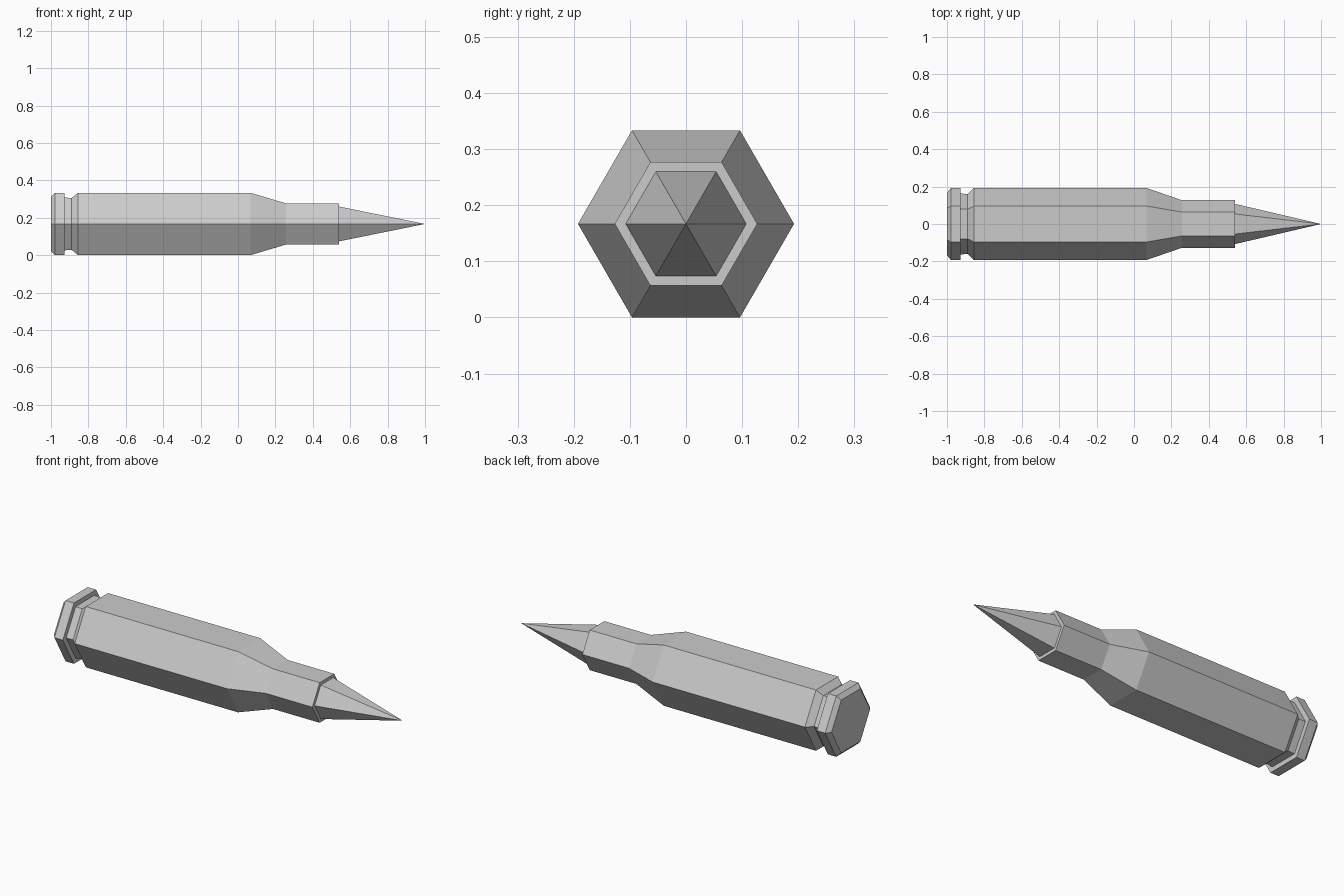
import bpy, bmesh
from math import cos, sin, pi

if "Cube" in bpy.data.objects:
    bpy.data.objects.remove(bpy.data.objects["Cube"])

SIDES = 6
R = 0.1925                      # corner radius of the main body
AXIS_Z = R * cos(pi / SIDES)    # flat side rests on z = 0


def lathe(name, profile, cap_start=False):
    """Sweep an (x, radius) profile around the long axis with six flat sides."""
    bm = bmesh.new()
    rings = []
    for x, r in profile:
        if r == 0:
            rings.append([bm.verts.new((x, 0, 0))] * SIDES)
        else:
            rings.append([bm.verts.new((x, r * cos(2 * pi * i / SIDES), r * sin(2 * pi * i / SIDES)))
                          for i in range(SIDES)])
    for a, b in zip(rings, rings[1:]):
        for i in range(SIDES):
            j = (i + 1) % SIDES
            quad = [a[i], a[j], b[j], b[i]]
            bm.faces.new(list(dict.fromkeys(quad)))
    if cap_start:
        bm.faces.new(rings[0][::-1])
    bmesh.ops.recalc_face_normals(bm, faces=bm.faces)
    mesh = bpy.data.meshes.new(name)
    bm.to_mesh(mesh)
    bm.free()
    obj = bpy.data.objects.new(name, mesh)
    obj.location.z = AXIS_Z
    bpy.context.collection.objects.link(obj)
    # keep normals pointing away from the axis
    if sum(p.normal.dot((0, p.center.y, p.center.z)) for p in mesh.polygons) < 0:
        mesh.flip_normals()
    return obj


# Case: chamfered rim, groove, body, shoulder, neck and mouth ring
lathe("case", [(-1.0, 0.167), (-0.979, R), (-0.928, R), (-0.928, 0.163), (-0.889, 0.16),
               (-0.856, R), (0.067, R), (0.257, 0.127), (0.54, 0.127), (0.54, 0.1075)],
      cap_start=True)

# Pointed tip
lathe("tip", [(0.54, 0.1075), (1.0, 0)])
